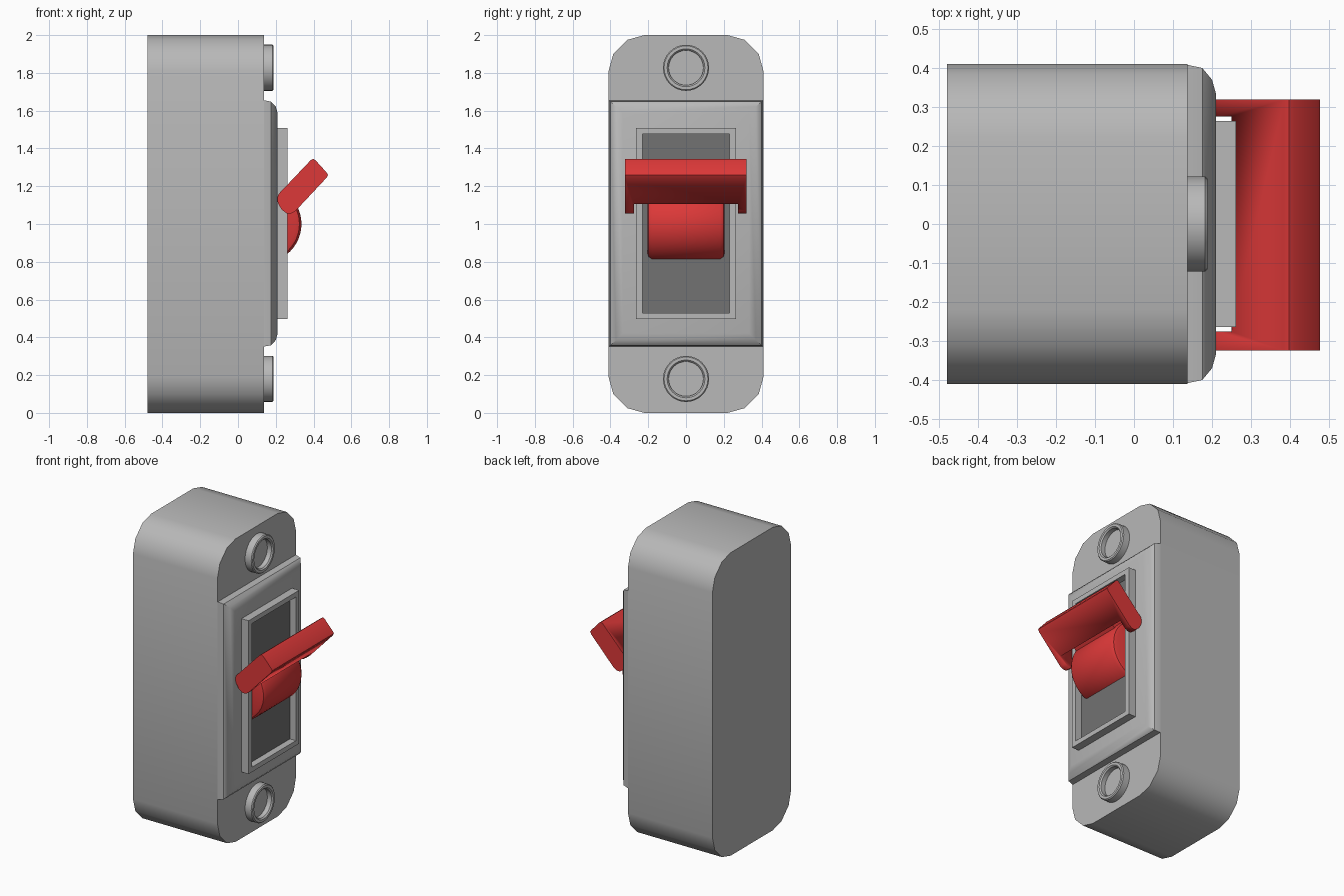
import bpy, bmesh, math

if "Cube" in bpy.data.objects:
    bpy.data.objects.remove(bpy.data.objects["Cube"])


def material(name, rgb):
    m = bpy.data.materials.new(name)
    m.diffuse_color = (*rgb, 1)
    m.use_nodes = True
    m.node_tree.nodes["Principled BSDF"].inputs["Base Color"].default_value = m.diffuse_color
    return m


GREY = material("light grey", (0.48, 0.48, 0.48))
DARK = material("dark grey", (0.17, 0.17, 0.17))
RED = material("red", (0.72, 0.04, 0.04))


def loft(name, rings, mat, end_mat=None, angle=35):
    """Skin closed rings of equal point count and cap both ends."""
    bm = bmesh.new()
    vs = [[bm.verts.new(p) for p in ring] for ring in rings]
    n = len(vs[0])
    for a, b in zip(vs, vs[1:]):
        for i in range(n):
            j = (i + 1) % n
            bm.faces.new((a[i], a[j], b[j], b[i]))
    bm.faces.new(vs[0][::-1])
    cap = bm.faces.new(vs[-1])
    if end_mat:
        cap.material_index = 1
    bmesh.ops.recalc_face_normals(bm, faces=bm.faces[:])
    me = bpy.data.meshes.new(name)
    bm.to_mesh(me)
    bm.free()
    me.materials.append(mat)
    if end_mat:
        me.materials.append(end_mat)
    ob = bpy.data.objects.new(name, me)
    bpy.context.collection.objects.link(ob)
    bpy.ops.object.select_all(action='DESELECT')
    ob.select_set(True)
    bpy.context.view_layer.objects.active = ob
    bpy.ops.object.shade_smooth_by_angle(angle=math.radians(angle))
    return ob


def rect(x, hy, hz, cz=1.003):
    return [(x, -hy, cz - hz), (x, hy, cz - hz), (x, hy, cz + hz), (x, -hy, cz + hz)]


def circle(x, r, cz, n=32):
    return [(x, r * math.cos(2 * math.pi * i / n), cz + r * math.sin(2 * math.pi * i / n))
            for i in range(n)]


def prism(name, pts, y0, y1, mat):
    return loft(name, [[(x, y, z) for x, z in pts] for y in (y0, y1)], mat)


# Housing: rounded-corner outline pushed back
corner = [(0.41, 0.81), (0.385, 0.90), (0.31, 0.975), (0.22, 1.0)]
outline = (corner + [(-y, z) for y, z in corner[::-1]]
           + [(-y, -z) for y, z in corner] + [(y, -z) for y, z in corner[::-1]])
loft("housing", [[(x, y, z + 1) for y, z in outline] for x in (-0.48, 0.137)], GREY)

# Raised face plate with rounded rim
loft("face_plate", [rect(0.12, 0.408, 0.652), rect(0.137, 0.408, 0.652), rect(0.175, 0.40, 0.645),
                    rect(0.20, 0.37, 0.618), rect(0.21, 0.335, 0.582)], GREY)

# Switch frame with dark recessed floor
loft("switch_frame", [rect(0.20, 0.264, 0.506), rect(0.262, 0.264, 0.506),
                      rect(0.262, 0.23, 0.474), rect(0.218, 0.23, 0.474)], GREY, DARK)

# Screw collars
for label, z in (("upper", 1.827), ("lower", 0.18)):
    loft(label + "_screw_collar",
         [circle(x, r, z) for x, r in ((0.13, 0.122), (0.182, 0.122), (0.188, 0.116),
                                       (0.188, 0.10), (0.18, 0.092), (0.15, 0.092))], GREY)

# Pivot drum with softened ends
half = [(-0.205, 0.175), (-0.198, 0.195), (-0.18, 0.206)]
drum = []
for y, r in half + [(-y, r) for y, r in half[::-1]]:
    drum.append([(0.13 + r * math.cos(a), y, 1.0 + r * math.sin(a))
                 for a in [math.radians(-90 + 7.5 * i) for i in range(25)]])
loft("pivot_drum", drum, RED)

# Lever paddle: slanted bar, notched in the middle so two side arms remain
bar = [(0.385, 1.338), (0.397, 1.345), (0.41, 1.338), (0.468, 1.274), (0.477, 1.26),
       (0.468, 1.244), (0.305, 1.07), (0.285, 1.057), (0.26, 1.055), (0.232, 1.075),
       (0.214, 1.105), (0.206, 1.13), (0.214, 1.158)]
paddle = prism("lever_paddle", bar, -0.324, 0.319, RED)
notch = prism("notch_cutter", [(0.225, 1.22), (0.365, 1.08), (0.265, 0.98), (0.125, 1.12)],
              -0.276, 0.276, RED)
notch.hide_render = True
notch.hide_set(True)
cut = paddle.modifiers.new("notch", 'BOOLEAN')
cut.operation = 'DIFFERENCE'
cut.solver = 'EXACT'
cut.object = notch

# Stem joining drum and paddle
prism("lever_stem", [(0.27, 1.19), (0.32, 1.13), (0.25, 1.06), (0.19, 1.12)], -0.18, 0.18, RED)
